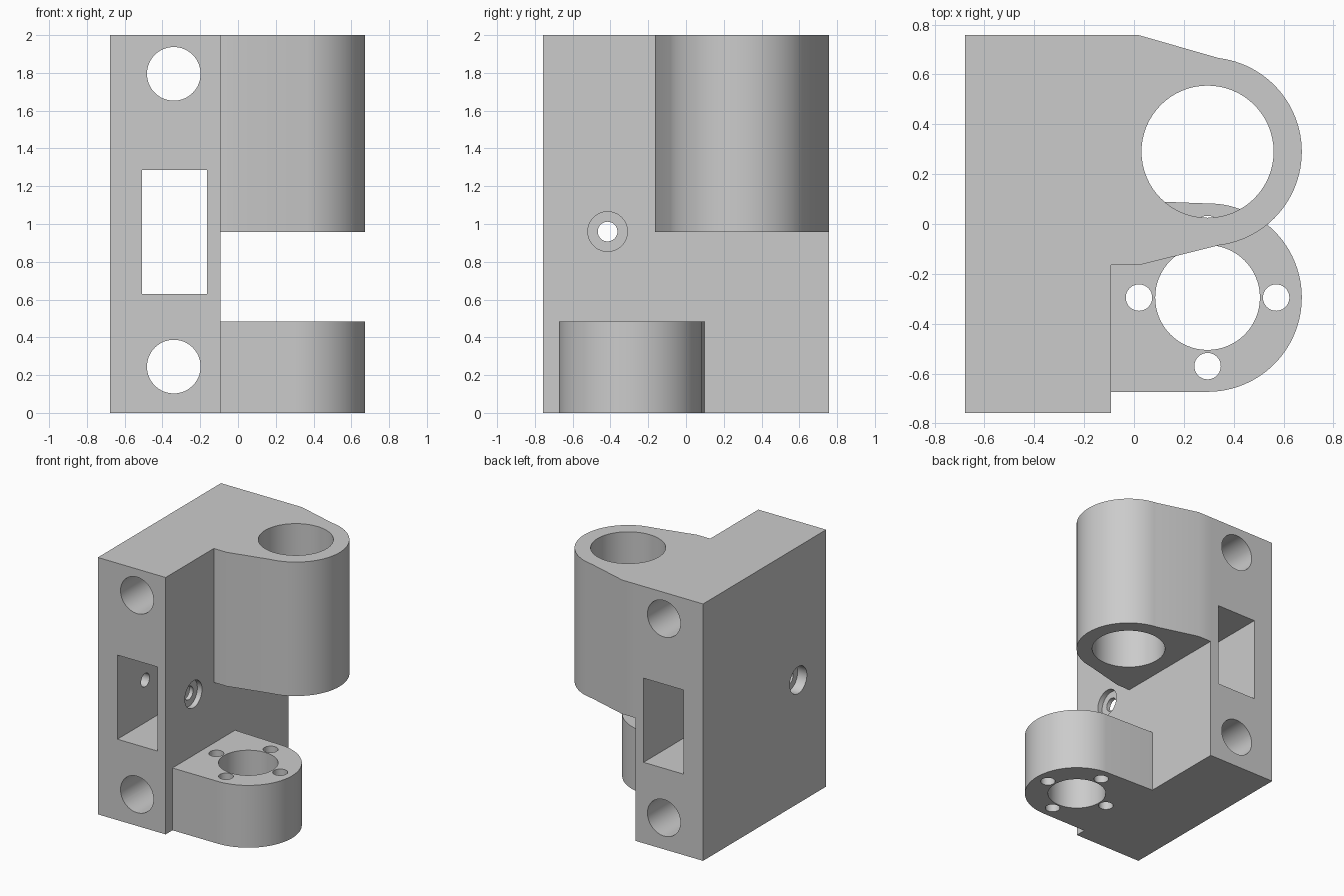
import bpy, bmesh
from math import cos, sin, radians, pi
from mathutils import Matrix, Vector

cube = bpy.data.objects.get("Cube")
if cube:
    bpy.data.objects.remove(cube, do_unlink=True)

grey = bpy.data.materials.new("plain grey")
grey.use_nodes = True
colour = (0.6, 0.6, 0.6, 1)
grey.diffuse_color = colour
grey.node_tree.nodes["Principled BSDF"].inputs["Base Color"].default_value = colour


def add_object(name, bm):
    bmesh.ops.recalc_face_normals(bm, faces=bm.faces)
    mesh = bpy.data.meshes.new(name)
    bm.to_mesh(mesh)
    bm.free()
    mesh.materials.append(grey)
    obj = bpy.data.objects.new(name, mesh)
    bpy.context.collection.objects.link(obj)
    return obj


def box(name, low, high):
    low, high = Vector(low), Vector(high)
    bm = bmesh.new()
    bmesh.ops.create_cube(bm, size=1, matrix=Matrix.Translation((low + high) / 2)
                          @ Matrix.Diagonal((*(high - low), 1)))
    return add_object(name, bm)


def prism(name, outline, z0, z1):
    bm = bmesh.new()
    face = bm.faces.new([bm.verts.new((x, y, z0)) for x, y in outline])
    side = bmesh.ops.extrude_face_region(bm, geom=[face])["geom"]
    bmesh.ops.translate(bm, vec=(0, 0, z1 - z0),
                        verts=[v for v in side if isinstance(v, bmesh.types.BMVert)])
    return add_object(name, bm)


def rod(name, centre, radius, length, axis, sides=64):
    turn = {"X": Matrix.Rotation(pi / 2, 4, "Y"),
            "Y": Matrix.Rotation(pi / 2, 4, "X"), "Z": Matrix()}[axis]
    bm = bmesh.new()
    bmesh.ops.create_cone(bm, cap_ends=True, segments=sides, radius1=radius, radius2=radius,
                          depth=length, matrix=Matrix.Translation(centre) @ turn)
    return add_object(name, bm)


def arc(cx, cy, radius, start, end, steps=48):
    angles = [radians(start + (end - start) * i / steps) for i in range(steps + 1)]
    return [(cx + radius * cos(a), cy + radius * sin(a)) for a in angles]


def combine(target, tool, operation):
    tool.hide_render = True
    mod = target.modifiers.new(operation.lower(), "BOOLEAN")
    mod.operation, mod.solver, mod.object = operation, "EXACT", tool
    bpy.context.view_layer.objects.active = target
    bpy.ops.object.modifier_apply(modifier=mod.name)
    bpy.data.objects.remove(tool, do_unlink=True)


# Main block with the two bosses joined to it
bracket = box("bracket_body", (-0.677, -0.757, 0), (-0.093, 0.757, 2))
upper = ([(-0.3, -0.165), (0.02, -0.165)] + arc(0.295, 0.29, 0.378, -83, 83)
         + [(0.02, 0.757), (-0.3, 0.757)])
lower = ([(-0.3, -0.673)] + arc(0.295, -0.295, 0.378, -90, 84) + [(-0.3, 0.105)])
combine(bracket, prism("upper_boss", upper, 0.957, 2), "UNION")
combine(bracket, prism("lower_boss", lower, 0, 0.485), "UNION")

# Bores through the bosses, with a ring of four screw holes in the lower one
cutters = [rod("upper_bore", (0.295, 0.29, 1.5), 0.265, 1.4, "Z"),
           rod("lower_bore", (0.295, -0.295, 0.25), 0.21, 0.8, "Z")]
for i in range(4):
    a = i * pi / 2
    cutters.append(rod("screw_hole", (0.295 + 0.275 * cos(a), -0.295 + 0.275 * sin(a), 0.25),
                       0.053, 0.8, "Z", 40))

# Front-to-back holes and window in the block
for z in (0.245, 1.795):
    cutters.append(rod("long_hole", (-0.34, 0, z), 0.142, 2, "Y"))
cutters.append(box("window", (-0.508, -1, 0.63), (-0.165, 1, 1.285)))

# Cross hole with a counterbore on each side
cutters.append(rod("cross_hole", (-0.38, -0.415, 0.96), 0.052, 0.9, "X", 40))
for x, depth in ((-0.677, 0.08), (-0.093, 0.04)):
    cutters.append(rod("counterbore", (x, -0.415, 0.96), 0.105, 2 * depth, "X", 48))

for cutter in cutters:
    combine(bracket, cutter, "DIFFERENCE")

bpy.ops.object.select_all(action="DESELECT")
bracket.select_set(True)
bpy.context.view_layer.objects.active = bracket
bpy.ops.object.shade_smooth_by_angle(angle=radians(20))
